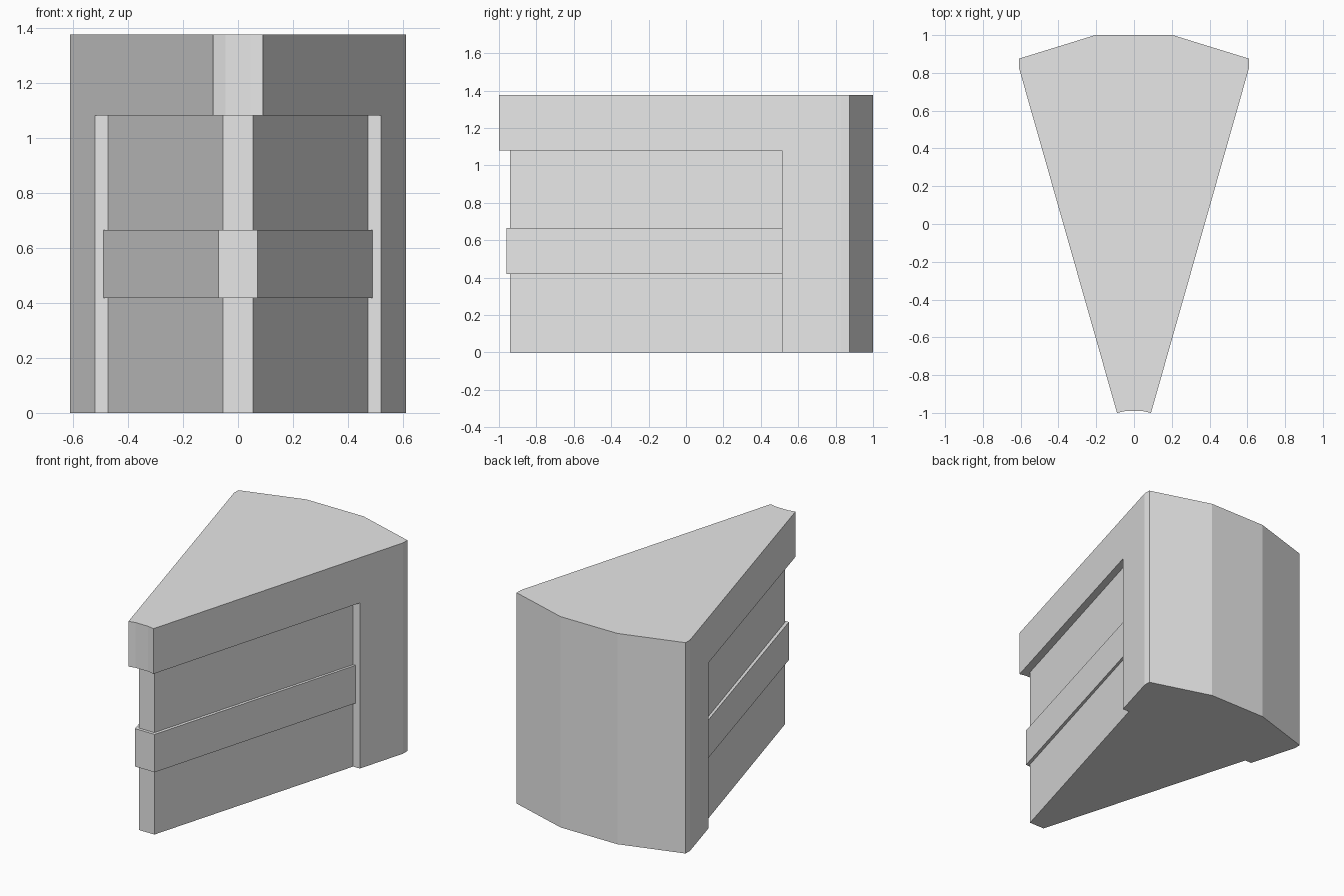
import bpy
import bmesh

if "Cube" in bpy.data.objects:
    bpy.data.objects.remove(bpy.data.objects["Cube"], do_unlink=True)

GREY = (0.8, 0.8, 0.8, 1.0)
mat = bpy.data.materials.new("plain_grey")
mat.use_nodes = True
mat.diffuse_color = GREY
mat.node_tree.nodes["Principled BSDF"].inputs["Base Color"].default_value = GREY

TOP = 1.375        # top of the icing
SHELF = 1.08       # underside of the icing overhang
BACK = 0.513       # front face of the rear icing wall


def prism(name, half, z0, z1):
    """Extrude an outline given as its +x half, front to back, mirrored in x."""
    outline = half + [(-x, y) for x, y in reversed(half)]
    bm = bmesh.new()
    base = bm.faces.new([bm.verts.new((x, y, z0)) for x, y in outline])
    grown = bmesh.ops.extrude_face_region(bm, geom=[base], use_keep_orig=True)
    verts = [g for g in grown["geom"] if isinstance(g, bmesh.types.BMVert)]
    bmesh.ops.translate(bm, verts=verts, vec=(0, 0, z1 - z0))
    bmesh.ops.recalc_face_normals(bm, faces=bm.faces)
    mesh = bpy.data.meshes.new(name)
    bm.to_mesh(mesh)
    bm.free()
    mesh.materials.append(mat)
    obj = bpy.data.objects.new(name, mesh)
    bpy.context.collection.objects.link(obj)
    return obj


# Icing: full wedge with a concave tip and faceted rim, notched below the overhang
icing = prism("icing", [(0.045, -0.99), (0.09, -1.0), (0.61, 0.83),
                        (0.61, 0.875), (0.205, 1.0)], 0, TOP)
notch = prism("notch_cutter", [(1, -2), (1, BACK)], -1, SHELF)
notch.hide_render = True
cut = icing.modifiers.new("notch", "BOOLEAN")
cut.operation = "DIFFERENCE"
cut.solver = "EXACT"
cut.object = notch
bpy.context.view_layer.objects.active = icing
bpy.ops.object.modifier_apply(modifier=cut.name)
bpy.data.objects.remove(notch, do_unlink=True)

# Sponge layers with a slightly proud filling between them
for name, tip, tip_y, rear, z0, z1 in (
        ("lower_sponge", 0.055, -0.94, 0.472, 0, 0.418),
        ("filling", 0.071, -0.96, 0.489, 0.418, 0.665),
        ("upper_sponge", 0.055, -0.94, 0.472, 0.665, SHELF)):
    prism(name, [(tip, tip_y), (rear, BACK)], z0, z1)
